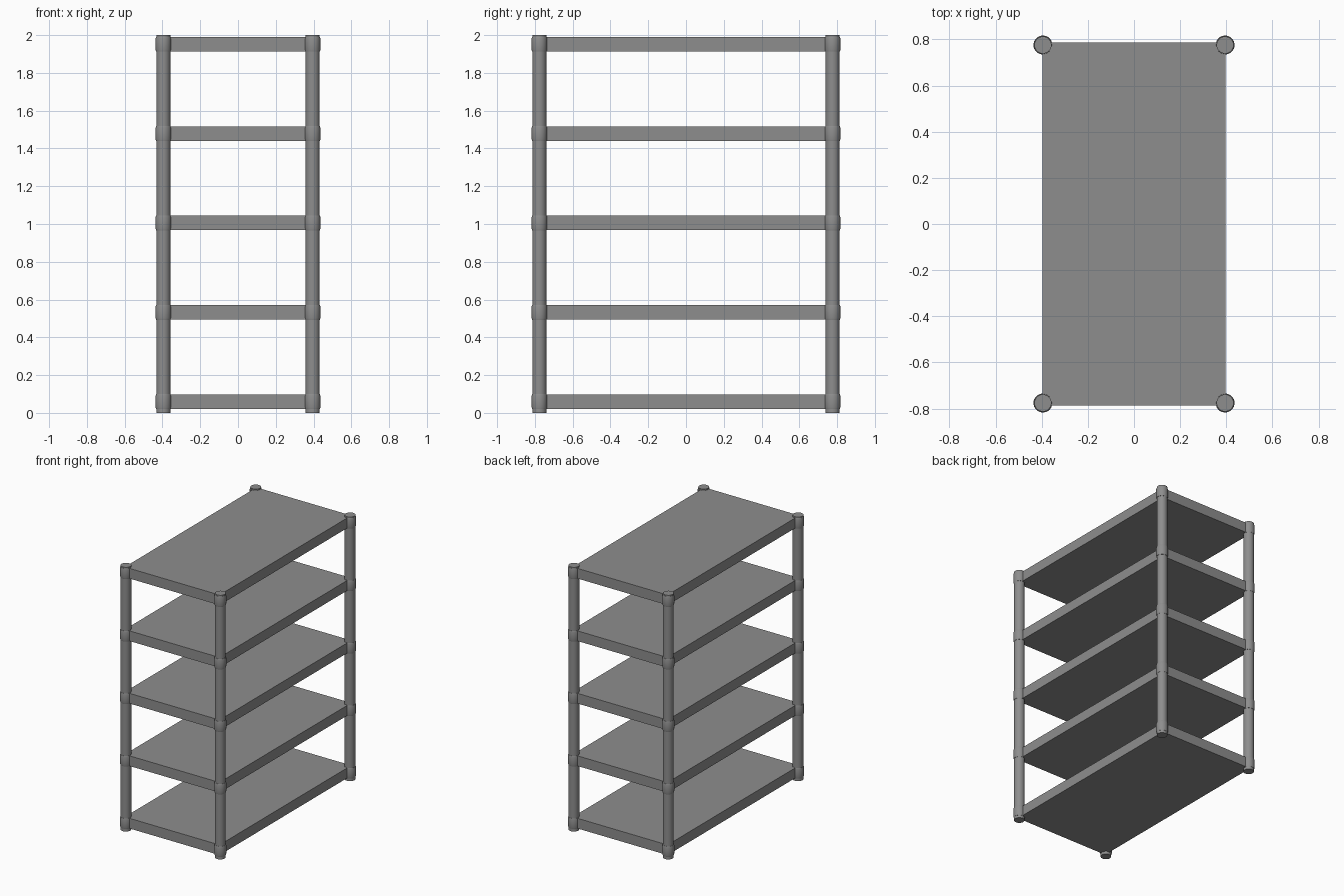
import bpy, bmesh, math

if "Cube" in bpy.data.objects:
    bpy.data.objects.remove(bpy.data.objects["Cube"])

POST_X, POST_Y = 0.395, 0.776
SHELF_X, SHELF_Y, SHELF_H = 0.397, 0.788, 0.077
SHELF_BOTTOMS = [0.021 + 0.473 * i for i in range(5)]
SIDES = 32

metal = bpy.data.materials.new("grey metal")
metal.diffuse_color = (0.27, 0.27, 0.27, 1)
metal.use_nodes = True
metal.node_tree.nodes["Principled BSDF"].inputs["Base Color"].default_value = metal.diffuse_color


def finish(name, bm, smooth):
    bmesh.ops.recalc_face_normals(bm, faces=bm.faces[:])
    mesh = bpy.data.meshes.new(name)
    bm.to_mesh(mesh)
    bm.free()
    mesh.materials.append(metal)
    ob = bpy.data.objects.new(name, mesh)
    bpy.context.collection.objects.link(ob)
    if smooth:
        bpy.ops.object.select_all(action='DESELECT')
        ob.select_set(True)
        bpy.context.view_layer.objects.active = ob
        bpy.ops.object.shade_smooth_by_angle(angle=math.radians(30))
    return ob


def turned(name, x, y, profile):
    """Closed round part from (radius, z) pairs, bottom to top."""
    bm = bmesh.new()
    rings = [[bm.verts.new((x + r * math.cos(math.tau * i / SIDES),
                            y + r * math.sin(math.tau * i / SIDES), z))
              for i in range(SIDES)] for r, z in profile]
    for a, b in zip(rings, rings[1:]):
        for i in range(SIDES):
            j = (i + 1) % SIDES
            bm.faces.new((a[i], a[j], b[j], b[i]))
    bm.faces.new(rings[0][::-1])
    bm.faces.new(rings[-1])
    return finish(name, bm, True)


# Solid shelf slabs
for n, z in enumerate(SHELF_BOTTOMS, 1):
    bm = bmesh.new()
    bmesh.ops.create_cube(bm, size=1)
    for v in bm.verts:
        v.co.x *= 2 * SHELF_X
        v.co.y *= 2 * SHELF_Y
        v.co.z = z + (v.co.z + 0.5) * SHELF_H
    finish(f"shelf_{n}", bm, False)

# Corner posts, each with a collar around every shelf corner
for side, x in (("left", -POST_X), ("right", POST_X)):
    for end, y in (("front", -POST_Y), ("back", POST_Y)):
        turned(f"{end}_{side}_post", x, y, [(0.037, 0), (0.037, 2)])
        for n, z in enumerate(SHELF_BOTTOMS, 1):
            top = z + SHELF_H + 0.001
            turned(f"{end}_{side}_collar_{n}", x, y,
                   [(0.0385, z - 0.001), (0.041, z + 0.008),
                    (0.041, top - 0.008), (0.0385, top)])
